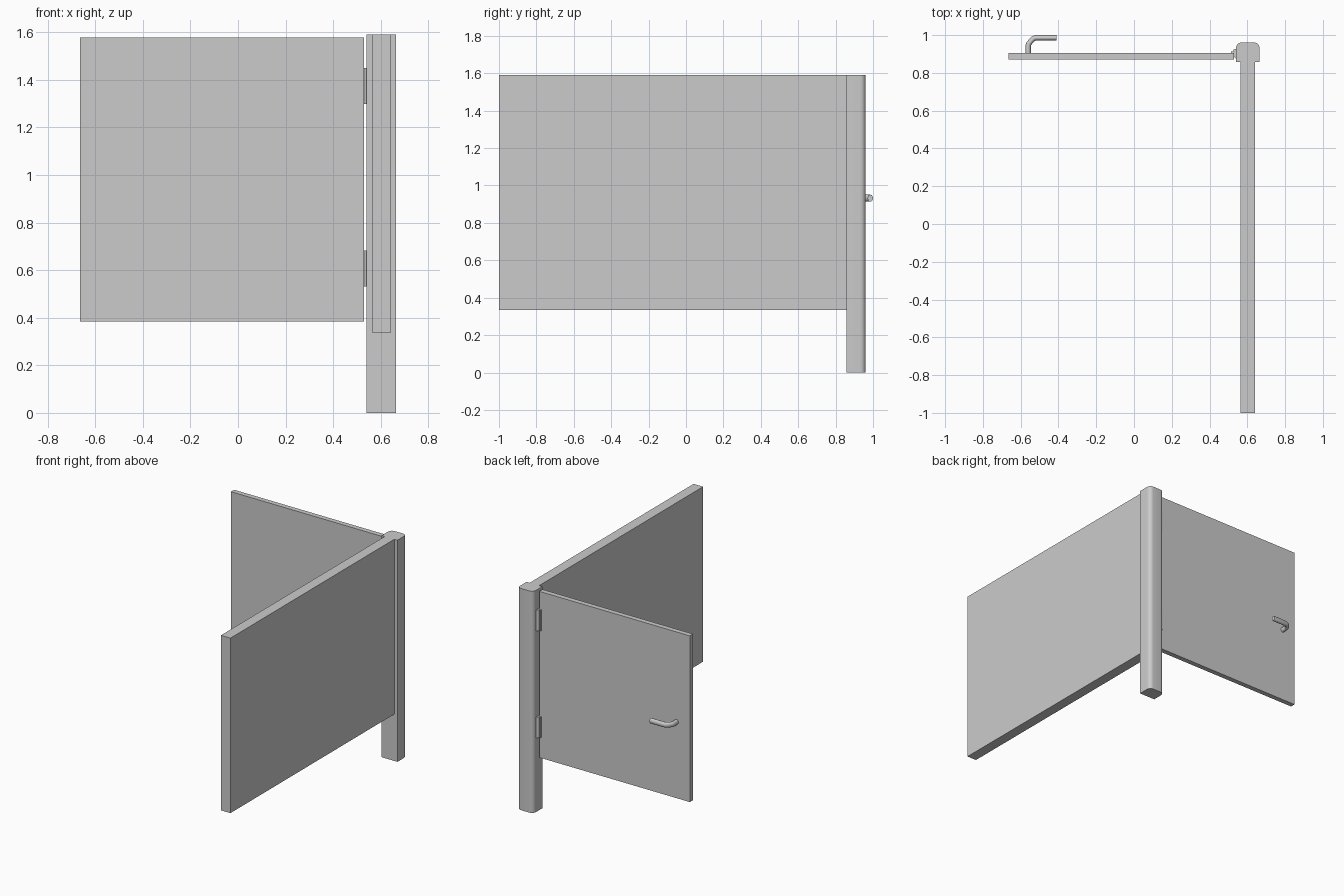
import bpy, bmesh, math

if "Cube" in bpy.data.objects:
    bpy.data.objects.remove(bpy.data.objects["Cube"])


def box(name, x0, x1, y0, y1, z0, z1):
    bpy.ops.mesh.primitive_cube_add(size=1, location=((x0+x1)/2, (y0+y1)/2, (z0+z1)/2))
    o = bpy.context.object
    o.name = name
    o.scale = (x1-x0, y1-y0, z1-z0)
    bpy.ops.object.transform_apply(location=False, rotation=False, scale=True)
    return o


def smooth(o, angle=35):
    bpy.ops.object.select_all(action='DESELECT')
    o.select_set(True)
    bpy.context.view_layer.objects.active = o
    bpy.ops.object.shade_smooth_by_angle(angle=math.radians(angle))


def prism(name, pts, z0, z1):
    bm = bmesh.new()
    face = bm.faces.new([bm.verts.new((x, y, z0)) for x, y in pts])
    ext = bmesh.ops.extrude_face_region(bm, geom=[face])
    top = [v for v in ext['geom'] if isinstance(v, bmesh.types.BMVert)]
    bmesh.ops.translate(bm, verts=top, vec=(0, 0, z1-z0))
    bmesh.ops.recalc_face_normals(bm, faces=bm.faces)
    me = bpy.data.meshes.new(name)
    bm.to_mesh(me)
    bm.free()
    o = bpy.data.objects.new(name, me)
    bpy.context.collection.objects.link(o)
    smooth(o)
    return o


def arc(cx, cy, r, a0, a1, n):
    return [(cx + r*math.cos(math.radians(a0 + (a1-a0)*i/n)),
             cy + r*math.sin(math.radians(a0 + (a1-a0)*i/n))) for i in range(n+1)]


# Side partition and door panels
box("partition_panel", 0.565, 0.64, -1.0, 0.857, 0.335, 1.59)
box("door_panel", -0.665, 0.53, 0.87, 0.906, 0.385, 1.577)

# Post with rounded back corners
post = [(0.54, 0.857), (0.665, 0.857)]
post += arc(0.635, 0.931, 0.03, 0, 90, 6) + arc(0.57, 0.931, 0.03, 90, 180, 6)
prism("corner_post", post, 0, 1.59)

# Hinges: rounded knuckle with a leaf tapering onto the door
hinge = [(0.512, 0.9), (0.545, 0.872), (0.545, 0.925)]
hinge += arc(0.538, 0.913, 0.014, 80, 180, 6) + [(0.514, 0.912)]
for i, z in enumerate((0.532, 1.299)):
    prism(f"hinge_{i+1}", hinge, z, z + 0.15)

# Lever handle: bent tube with a tall oval section
cu = bpy.data.curves.new("door_handle", 'CURVE')
cu.dimensions = '3D'
cu.bevel_depth = 0.0145
cu.bevel_resolution = 4
cu.use_fill_caps = True
path = [(-0.56, 0.9), (-0.56, 0.943), (-0.556, 0.956), (-0.535, 0.98),
        (-0.522, 0.9855), (-0.41, 0.9855)]
sp = cu.splines.new('POLY')
sp.points.add(len(path) - 1)
for p, (x, y) in zip(sp.points, path):
    p.co = (x, y, 0, 1)
handle = bpy.data.objects.new("door_handle", cu)
bpy.context.collection.objects.link(handle)
handle.location.z = 0.932
handle.scale.z = 1.3
bpy.ops.object.select_all(action='DESELECT')
handle.select_set(True)
bpy.context.view_layer.objects.active = handle
bpy.ops.object.convert(target='MESH')
smooth(bpy.context.object, 50)
